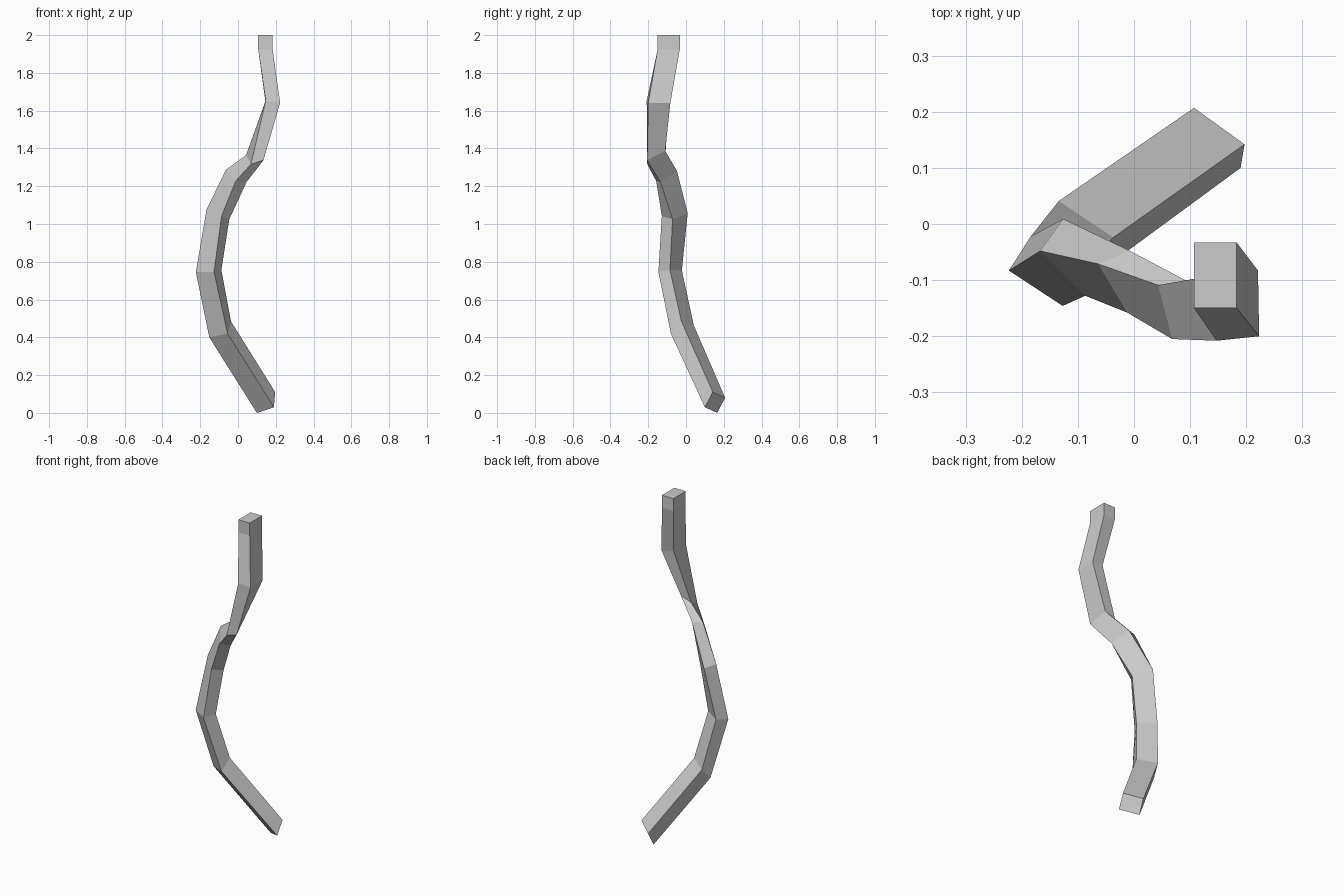
import bpy
import bmesh
from mathutils import Vector

# Bent square bar: three corners of each cross-section, from foot to tip
sections = [
    [(0.10, 0.165, 0.00), (0.19, 0.10, 0.03), (0.197, 0.142, 0.11)],
    [(-0.152, -0.015, 0.40), (-0.055, -0.08, 0.42), (-0.037, -0.024, 0.484)],
    [(-0.223, -0.083, 0.745), (-0.127, -0.146, 0.747), (-0.088, -0.085, 0.757)],
    [(-0.167, -0.048, 1.075), (-0.087, -0.128, 1.042), (-0.046, -0.071, 1.025)],
    [(-0.064, -0.071, 1.287), (-0.012, -0.158, 1.228), (0.045, -0.135, 1.222)],
    [(0.043, -0.109, 1.365), (0.068, -0.205, 1.316), (0.135, -0.206, 1.338)],
    [(0.145, -0.091, 1.65), (0.147, -0.208, 1.652), (0.223, -0.2, 1.642)],
    [(0.107, -0.033, 1.925), (0.107, -0.15, 1.925), (0.183, -0.15, 1.925)],
    [(0.107, -0.033, 2.0), (0.107, -0.15, 2.0), (0.183, -0.15, 2.0)],
]

bm = bmesh.new()
rings = []
for section in sections:
    a, b, c = (Vector(p) for p in section)
    rings.append([bm.verts.new(p) for p in (a, b, c, a + c - b)])

# Sides and end caps
for low, high in zip(rings, rings[1:]):
    for i in range(4):
        j = (i + 1) % 4
        bm.faces.new((low[i], low[j], high[j], high[i]))
bm.faces.new(rings[0][::-1])
bm.faces.new(rings[-1])
bmesh.ops.recalc_face_normals(bm, faces=bm.faces)

mesh = bpy.data.meshes.new("bent_bar")
bm.to_mesh(mesh)
bm.free()
bpy.context.collection.objects.link(bpy.data.objects.new("bent_bar", mesh))
